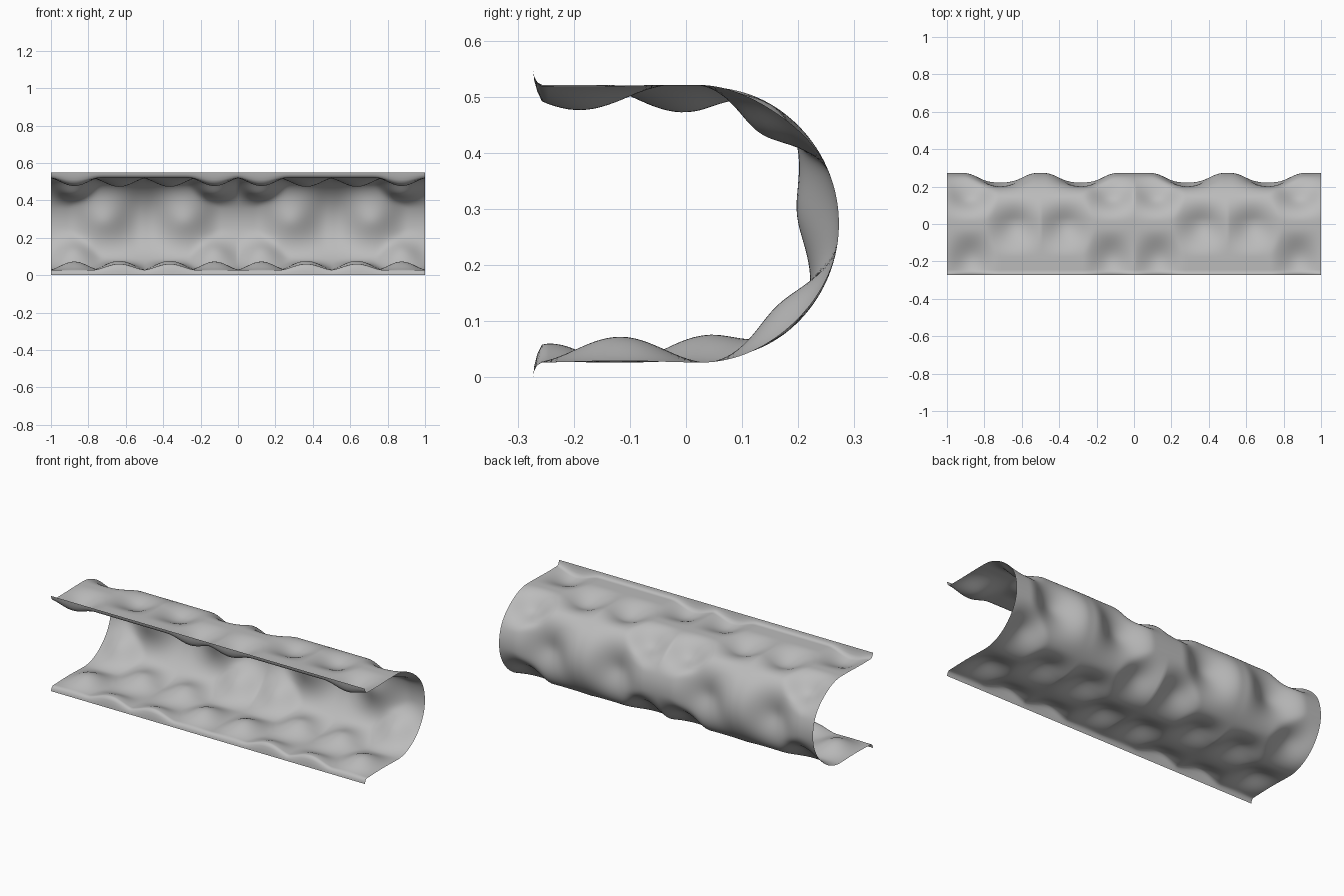
import bpy, bmesh, math
from mathutils import Vector

if "Cube" in bpy.data.objects:
    bpy.data.objects.remove(bpy.data.objects["Cube"])

R, CY, CZ = 0.2475, 0.025, 0.274      # arc radius and centre
FLAT = 0.285                          # straight length before each lip
ARC = math.pi * R
LIP = 0.032

# Dent rows: position along profile, half width along it, depth, x offset, half width in x
ROWS = [
    (-0.215, 0.17, 0.045, 0.125, 0.15),
    (-0.030, 0.17, 0.049, 0.365, 0.165),
    (0.145, 0.16, 0.054, 0.120, 0.16),
    (0.365, 0.24, 0.074, 0.285, 0.195),
    (0.590, 0.18, 0.047, 0.125, 0.155),
    (0.760, 0.16, 0.049, 0.365, 0.165),
    (0.920, 0.16, 0.046, 0.125, 0.15),
    (1.045, 0.12, 0.034, 0.365, 0.155),
]


def base(s):
    """Point (y, z) and inward normal of the undented C profile."""
    if 0 <= s <= ARC:
        a = s / R
        return (CY + R * math.sin(a), CZ + R * math.cos(a)), (-math.sin(a), -math.cos(a))
    side = 1 if s < 0 else -1
    d = -s if s < 0 else s - ARC
    y, z = CY - min(d, FLAT), R
    if d > FLAT:                      # outward curling lip
        t = (d - FLAT) / LIP
        y -= 0.0125 * math.sin(min(1, t) * math.pi / 2)
        z += 0.0265 * t ** 1.3
    return (y, CZ + side * z), (0, -side)


def bell(t):
    return math.cos(t * math.pi / 2) ** 2 if abs(t) < 1 else 0


def dent(x, s):
    # Pattern repeats every unit and mirrors about each half unit
    u = abs(x) % 1.0
    u = min(u, 1 - u)
    h = 0
    for sc, hw, depth, xc, xw in ROWS:
        b = depth * bell((s - sc) / hw) * bell((u - xc) / xw)
        h = (h ** 2 + b ** 2) ** 0.5
    edge = min(s + FLAT + LIP, ARC + FLAT + LIP - s)
    f = max(0, min(1, edge / 0.036))
    return h * f


# Dented C-shaped sheet
NX, NS = 160, 120
s0, s1 = -FLAT - LIP, ARC + FLAT + LIP
bm = bmesh.new()
grid = []
for i in range(NX + 1):
    x = -1 + 2 * i / NX
    col = []
    for j in range(NS + 1):
        s = s0 + (s1 - s0) * j / NS
        (y, z), (ny, nz) = base(s)
        h = dent(x, s)
        col.append(bm.verts.new(Vector((x, y + ny * h, z + nz * h))))
    grid.append(col)
for i in range(NX):
    for j in range(NS):
        bm.faces.new((grid[i][j], grid[i + 1][j], grid[i + 1][j + 1], grid[i][j + 1])).smooth = True
bmesh.ops.recalc_face_normals(bm, faces=bm.faces)
mesh = bpy.data.meshes.new("dented_channel")
bm.to_mesh(mesh)
bm.free()
obj = bpy.data.objects.new("dented_channel", mesh)
bpy.context.collection.objects.link(obj)

# Mid grey surface
mat = bpy.data.materials.new("mid_grey")
mat.diffuse_color = (0.5, 0.5, 0.5, 1)
mat.use_nodes = True
mat.node_tree.nodes["Principled BSDF"].inputs["Base Color"].default_value = mat.diffuse_color
mesh.materials.append(mat)
